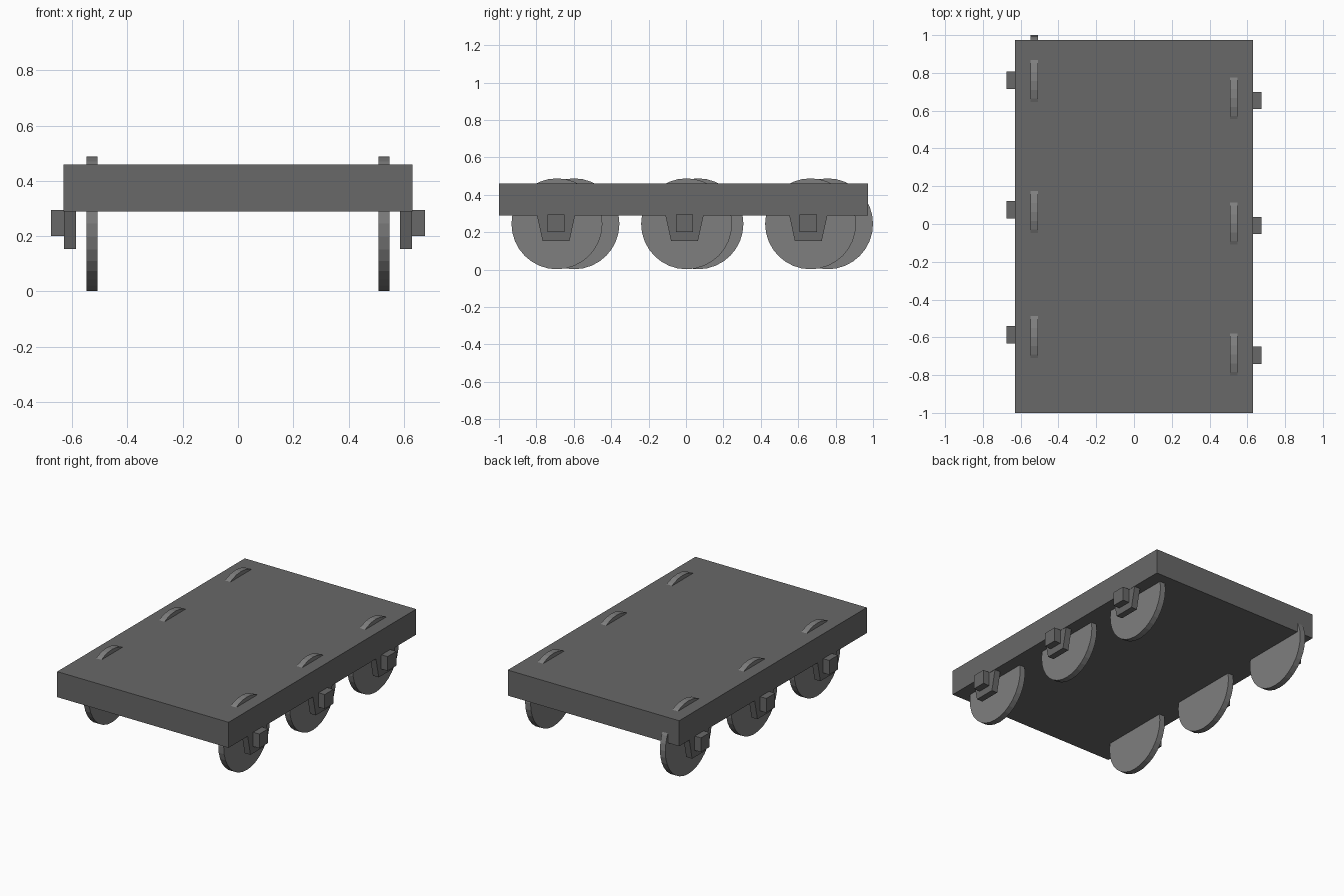
import bpy
import bmesh
import math
from mathutils import Matrix

if "Cube" in bpy.data.objects:
    bpy.data.objects.remove(bpy.data.objects["Cube"])


def grey(name, v):
    mat = bpy.data.materials.new(name)
    mat.diffuse_color = (v, v, v, 1)
    mat.use_nodes = True
    mat.node_tree.nodes["Principled BSDF"].inputs["Base Color"].default_value = mat.diffuse_color
    return mat


deck_grey = grey("dark_grey", 0.14)
wheel_grey = grey("wheel_grey", 0.21)


def add_object(name, bm, mat=deck_grey):
    bmesh.ops.recalc_face_normals(bm, faces=bm.faces)
    mesh = bpy.data.meshes.new(name)
    bm.to_mesh(mesh)
    bm.free()
    mesh.materials.append(mat)
    obj = bpy.data.objects.new(name, mesh)
    bpy.context.collection.objects.link(obj)
    return obj


def box(name, x0, x1, y0, y1, z0, z1):
    bm = bmesh.new()
    m = (Matrix.Translation(((x0 + x1) / 2, (y0 + y1) / 2, (z0 + z1) / 2))
         @ Matrix.Diagonal((x1 - x0, y1 - y0, z1 - z0, 1)))
    bmesh.ops.create_cube(bm, size=1, matrix=m)
    return add_object(name, bm)


def wheel(name, x, y, z, radius, width):
    bm = bmesh.new()
    m = Matrix.Translation((x, y, z)) @ Matrix.Rotation(math.pi / 2, 4, 'Y')
    bmesh.ops.create_cone(bm, cap_ends=True, segments=32, radius1=radius,
                          radius2=radius, depth=width, matrix=m)
    return add_object(name, bm, wheel_grey)


def prism(name, profile, x0, x1):
    # (y, z) profile extruded along x
    bm = bmesh.new()
    face = bm.faces.new([bm.verts.new((x0, y, z)) for y, z in profile])
    ext = bmesh.ops.extrude_face_region(bm, geom=[face])
    verts = [g for g in ext["geom"] if isinstance(g, bmesh.types.BMVert)]
    bmesh.ops.translate(bm, verts=verts, vec=(x1 - x0, 0, 0))
    # extruding leaves the starting face in place only when it is kept as a cap
    bmesh.ops.holes_fill(bm, edges=[e for e in bm.edges if e.is_boundary])
    return add_object(name, bm)


# Flat deck
box("deck", -0.631, 0.631, -1.0, 0.973, 0.29, 0.46)

# Left running gear is the right one turned half a turn about a slightly offset centre
half_turn = Matrix.Translation((0, 0.067, 0)) @ Matrix.Rotation(math.pi, 4, 'Z')

for side in ("right", "left"):
    for i, (wy, by) in enumerate(((-0.69, -0.695), (0.003, -0.008), (0.666, 0.654)), 1):
        parts = [
            # Wheel cutting through the deck
            wheel(f"{side}_wheel_{i}", 0.528, wy, 0.245, 0.243, 0.04),
            # Tapered hanger below the deck edge
            prism(f"{side}_hanger_{i}",
                  [(by - 0.103, 0.295), (by - 0.072, 0.154),
                   (by + 0.072, 0.154), (by + 0.103, 0.295)], 0.586, 0.629),
            # Square axle box
            box(f"{side}_axle_box_{i}", 0.586, 0.676,
                by - 0.046, by + 0.046, 0.2, 0.295),
        ]
        if side == "left":
            for p in parts:
                p.data.transform(half_turn)
